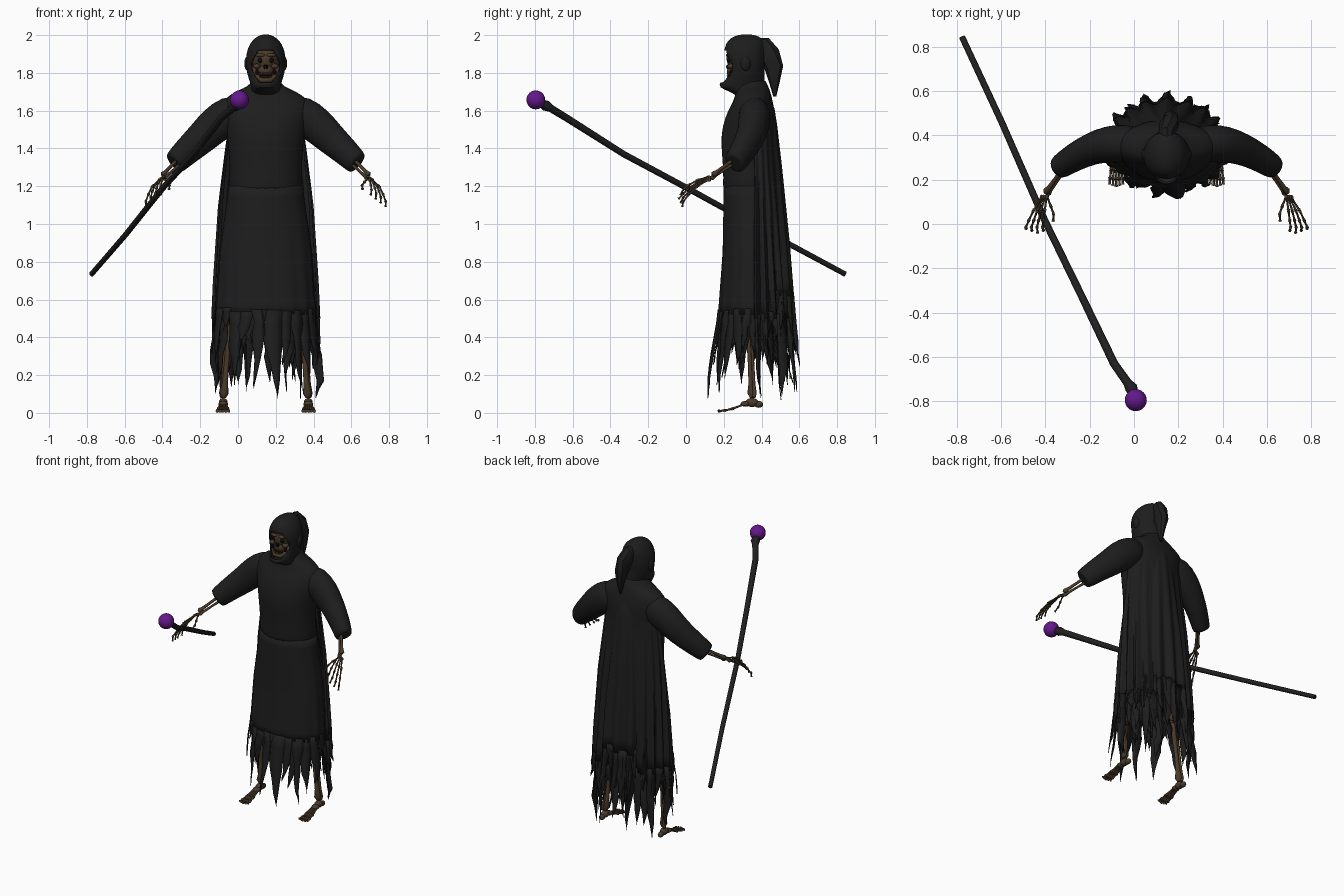
import bpy, bmesh, math, random
from mathutils import Vector

random.seed(11)
if "Cube" in bpy.data.objects:
    bpy.data.objects.remove(bpy.data.objects["Cube"])
CX = 0.147  # figure's middle plane


def material(name, rgb):
    m = bpy.data.materials.new(name)
    m.use_nodes = True
    m.diffuse_color = (*rgb, 1)
    bsdf = m.node_tree.nodes["Principled BSDF"]
    bsdf.inputs["Base Color"].default_value = (*rgb, 1)
    bsdf.inputs["Roughness"].default_value = 0.9
    return m


CLOTH = material("black cloth", (0.0125, 0.0125, 0.0125))
BONE = material("old bone", (0.068, 0.043, 0.023))
WOOD = material("dark staff", (0.0145, 0.014, 0.014))
ORB = material("purple orb", (0.13, 0.009, 0.26))
VOID = material("socket black", (0.004, 0.003, 0.003))


def finish(name, bm, mat, angle=50, subdiv=0, thick=0.0):
    bmesh.ops.recalc_face_normals(bm, faces=bm.faces)
    for f in bm.faces:
        f.smooth = True
    me = bpy.data.meshes.new(name)
    bm.to_mesh(me)
    bm.free()
    me.set_sharp_from_angle(angle=math.radians(angle))
    me.materials.append(mat)
    ob = bpy.data.objects.new(name, me)
    bpy.context.collection.objects.link(ob)
    if subdiv:
        mod = ob.modifiers.new("smooth", "SUBSURF")
        mod.levels = mod.render_levels = subdiv
    if thick:
        ob.modifiers.new("thickness", "SOLIDIFY").thickness = thick


def bridge(bm, rings, closed=True):
    for a, b in zip(rings, rings[1:]):
        n = len(a)
        for i in range(n if closed else n - 1):
            j = (i + 1) % n
            bm.faces.new((a[i], a[j], b[j], b[i]))


def loft(bm, rings, n=24):
    """Stack of ellipses: (z, half width, front y, back y)."""
    loops = []
    for z, rx, y0, y1 in rings:
        loops.append([bm.verts.new((CX + rx * math.cos(t), (y0 + y1) / 2 + (y1 - y0) / 2 * math.sin(t), z))
                      for t in (math.tau * i / n for i in range(n))])
    bridge(bm, loops)
    bm.faces.new(loops[0][::-1])
    bm.faces.new(loops[-1])


def tube(bm, pts, radii, n=8, flat=1.0):
    pts = [Vector(p) for p in pts]
    loops = []
    for i, p in enumerate(pts):
        d = (pts[min(i + 1, len(pts) - 1)] - pts[max(i - 1, 0)]).normalized()
        ref = Vector((0, 1, 0)) if abs(d.z) > 0.9 else Vector((0, 0, 1))
        u = d.cross(ref).normalized()
        v = u.cross(d)
        loops.append([bm.verts.new(p + radii[i] * (u * math.cos(t) * flat + v * math.sin(t)))
                      for t in (math.tau * k / n for k in range(n))])
    bridge(bm, loops)
    bm.faces.new(loops[0][::-1])
    bm.faces.new(loops[-1])


def ball(bm, c, size, seg=14):
    made = bmesh.ops.create_uvsphere(bm, u_segments=seg, v_segments=seg // 2 + 1, radius=1)["verts"]
    for v in made:
        v.co = Vector((v.co.x * size[0] + c[0], v.co.y * size[1] + c[1], v.co.z * size[2] + c[2]))


def bone(bm, a, b, r):
    """Shaft with knobbly ends."""
    a, b = Vector(a), Vector(b)
    tube(bm, [a.lerp(b, t) for t in (0, .06, .18, .5, .82, .94, 1)],
         [r * k for k in (.7, 1.5, .95, .8, .95, 1.5, .7)])


def drape(name, profile, cy, arc, fold, pleats, hem, strips, low):
    """Hanging cloth around the body with torn strips below the hem."""
    def point(a, z, out=0.0):
        for (z0, x0, y0), (z1, x1, y1) in zip(profile, profile[1:]):
            if z >= z1 or z1 == profile[-1][0]:
                t = (z0 - z) / (z0 - z1)
                break
        depth = (profile[0][0] - z) / profile[0][0]
        k = 1 + fold * depth * math.sin(pleats * a + 1.5 * math.sin(2 * a)) + out
        return Vector((CX + (x0 + (x1 - x0) * t) * k * math.cos(a), cy + (y0 + (y1 - y0) * t) * k * math.sin(a), z))

    bm = bmesh.new()
    a0, a1 = (math.radians(d) for d in arc)
    closed = arc[1] - arc[0] == 360
    n, rows = 96, 12
    top = profile[0][0]
    loops = []
    for r in range(rows + 1):
        z = top + (hem - top) * r / rows
        loops.append([bm.verts.new(point(a0 + (a1 - a0) * i / (n if closed else n - 1), z)) for i in range(n)])
    bridge(bm, loops, closed)
    step = (a1 - a0) / strips
    for s in range(strips):
        a = a0 + step * (s + 0.5)
        start = hem + random.uniform(0.01, 0.04)
        tip = low[0] + (low[1] - low[0]) * random.random()
        w, drift = step * random.uniform(0.5, 0.8), random.uniform(-0.5, 0.5) * step
        out = random.uniform(-0.02, 0.03)
        loops = []
        for k in range(7):
            t = k / 6
            half = w * (1 - t ** 1.8) * random.uniform(0.7, 1.1) + 0.004
            mid = a + drift * t * t + random.uniform(-0.15, 0.15) * step * t
            o = out * t + random.uniform(-0.03, 0.03) * t
            z = start + (tip - start) * t
            loops.append([bm.verts.new(point(mid + q * half, z + abs(q) * 0.02 * t, o + 0.004 * (1 - abs(q))))
                          for q in (-1, 0, 1)])
        bridge(bm, loops, False)
    finish(name, bm, CLOTH, 40, thick=0.004)


# Robe: bodice, skirt, inner rags and back cape
bm = bmesh.new()
loft(bm, [(1.17, .195, .195, .48), (1.19, .195, .195, .48), (1.3, .192, .197, .475), (1.43, .2, .182, .475),
          (1.52, .215, .192, .475), (1.6, .235, .22, .47), (1.65, .232, .25, .46), (1.69, .185, .262, .45),
          (1.72, .115, .262, .44), (1.74, .082, .26, .43), (1.77, .075, .26, .42)])
finish("robe_bodice", bm, CLOTH, 60, subdiv=1)
drape("robe_skirt", [(1.2, .195, .14), (.85, .245, .145), (.5, .268, .17), (.08, .285, .235)],
      .34, (0, 360), .025, 15, .52, 24, (.07, .46))
drape("inner_rags", [(.8, .22, .12), (.5, .25, .14), (.08, .265, .18)], .35, (0, 360), .04, 11, .56, 15, (.12, .46))
drape("back_cape", [(1.68, .13, .07), (1.6, .185, .105), (1.4, .212, .115), (1.1, .245, .145), (.7, .265, .18),
                    (.08, .282, .225)], .36, (0, 180), .1, 21, .5, 17, (.06, .4))
drape("cape_overlay", [(1.7, .06, .06), (1.6, .11, .108), (1.3, .16, .14), (.9, .215, .175), (.1, .26, .225)],
      .365, (25, 155), .12, 17, .62, 11, (.12, .5))

# Hood with an open face
bm = bmesh.new()
loft(bm, [(1.67, .09, .27, .435), (1.70, .083, .24, .425), (1.722, .076, .17, .42), (1.75, .084, .182, .415),
          (1.775, .092, .205, .415), (1.8, .099, .21, .415), (1.83, .104, .21, .415), (1.86, .106, .205, .42),
          (1.89, .104, .2, .42), (1.92, .098, .202, .42), (1.95, .086, .21, .42), (1.975, .068, .225, .41),
          (1.995, .042, .255, .385), (2.004, .015, .295, .345)], 36)
hole = [f for f in bm.faces if f.calc_center_median().y < .29 and
        ((f.calc_center_median().x - CX) / .076) ** 2 + ((f.calc_center_median().z - 1.84) / .092) ** 2 < 1]
bmesh.ops.delete(bm, geom=hole, context="FACES")
finish("hood", bm, CLOTH, 60, subdiv=1, thick=0.008)
bm = bmesh.new()
for s in (-1, 1):
    ball(bm, (CX + s * .092, .315, 1.85), (.022, .03, .042))
finish("hood_ear_folds", bm, CLOTH)
bm = bmesh.new()
tube(bm, [(CX, .36, 1.965), (CX, .41, 1.95), (CX + .01, .445, 1.9), (CX + .02, .465, 1.83), (CX + .025, .468, 1.75),
          (CX + .025, .47, 1.675)], [.02, .045, .055, .05, .028, .008], 8, .8)
finish("hood_tail", bm, CLOTH, 40)

# Skull
bm = bmesh.new()
ball(bm, (CX, .305, 1.875), (.074, .09, .085), 24)
ball(bm, (CX, .262, 1.81), (.045, .045, .05))
tube(bm, [(CX - .06, .29, 1.83), (CX - .048, .25, 1.78), (CX - .022, .222, 1.76), (CX + .022, .222, 1.76),
          (CX + .048, .25, 1.78), (CX + .06, .29, 1.83)], [.014, .015, .014, .014, .015, .014])
for s in (-1, 1):
    ball(bm, (CX + s * .048, .24, 1.835), (.02, .022, .014))
    ball(bm, (CX + s * .028, .226, 1.894), (.028, .014, .01))
for i in range(8):
    for z in (1.777, 1.797):
        x = (i - 3.5) * .0085
        ball(bm, (CX + x, .221 + 5 * x * x, z), (.004, .005, .0085), 6)
finish("skull", bm, BONE)
bm = bmesh.new()
for s in (-1, 1):
    ball(bm, (CX + s * .027, .232, 1.867), (.018, .015, .015))
    ball(bm, (CX + s * .006, .222, 1.832), (.006, .01, .012), 8)
    ball(bm, (CX + s * .046, .243, 1.803), (.01, .012, .014), 8)
ball(bm, (CX, .226, 1.787), (.034, .011, .003), 10)
finish("skull_hollows", bm, VOID)

# Mirrored limbs
for side, s in (("left", 1), ("right", -1)):
    def at(dx, y, z):
        return (CX + s * dx, y, z)

    bm = bmesh.new()
    tube(bm, [at(.1, .36, 1.605), at(.19, .365, 1.58), at(.27, .36, 1.525), at(.34, .34, 1.455), at(.42, .3, 1.385),
              at(.478, .26, 1.327), at(.486, .255, 1.32)], [.08, .107, .1, .088, .077, .067, .062], 16, .84)
    finish(side + "_sleeve", bm, CLOTH, 60, subdiv=1)

    bm = bmesh.new()
    bone(bm, at(.45, .275, 1.36), at(.548, .14, 1.258), .011)
    bone(bm, at(.44, .27, 1.33), at(.54, .13, 1.24), .009)
    finish(side + "_forearm", bm, BONE)

    # Wrist, palm bones, fingers and thumb
    bm = bmesh.new()
    for i in range(4):
        ball(bm, at(.54 + .008 * i, .122, 1.248 - .005 * i), (.009, .011, .009), 8)
        joints = [at(.542 + .007 * i, .12, 1.25 - .005 * i), at(.55 + .017 * i, .06, 1.232 - .011 * i),
                  at(.556 + .022 * i, .015, 1.207 - .017 * i), at(.56 + .025 * i, -.015, 1.182 - .021 * i),
                  at(.556 + .026 * i, -.04 + .01 * abs(i - 1), 1.153 - .021 * i)]
        for a, b in zip(joints, joints[1:]):
            bone(bm, a, b, .0052)
    thumb = [at(.54, .125, 1.24), at(.522, .08, 1.222), at(.51, .045, 1.205), at(.512, .012, 1.185)]
    for a, b in zip(thumb, thumb[1:]):
        bone(bm, a, b, .0055)
    finish(side + "_hand", bm, BONE)

    bm = bmesh.new()
    bone(bm, at(.12, .34, .95), at(.187, .325, .52), .018)
    ball(bm, at(.188, .312, .51), (.02, .016, .024), 10)
    bone(bm, at(.188, .328, .5), at(.222, .35, .08), .016)
    bone(bm, at(.205, .345, .48), at(.236, .362, .08), .009)
    finish(side + "_leg", bm, BONE)

    # Foot with heel, arch and toes
    bm = bmesh.new()
    ball(bm, at(.225, .35, .055), (.024, .035, .024))
    ball(bm, at(.225, .385, .045), (.018, .024, .018))
    ball(bm, at(.225, .315, .048), (.026, .026, .015))
    for i in range(5):
        f = i - 2
        joints = [at(.225 + .008 * f, .315, .048), at(.226 + .012 * f, .245, .022),
                  at(.227 + .014 * f, .205, .013), at(.227 + .015 * f, .168 + .005 * abs(f), .0095)]
        for a, b in zip(joints, joints[1:]):
            bone(bm, a, b, .0062)
    finish(side + "_foot", bm, BONE)

# Staff and orb
bm = bmesh.new()
tube(bm, [(-.775, .842, .735), (-.595, .455, .943), (-.4, .01, 1.188), (-.234, -.33, 1.37), (-.09, -.63, 1.56),
          (-.03, -.715, 1.612), (-.012, -.74, 1.626), (.002, -.775, 1.645)],
     [.014, .015, .016, .017, .019, .02, .029, .018], 10)
finish("staff", bm, WOOD, 40)
bm = bmesh.new()
ball(bm, (.008, -.795, 1.657), (.05, .05, .05), 24)
finish("staff_orb", bm, ORB)
